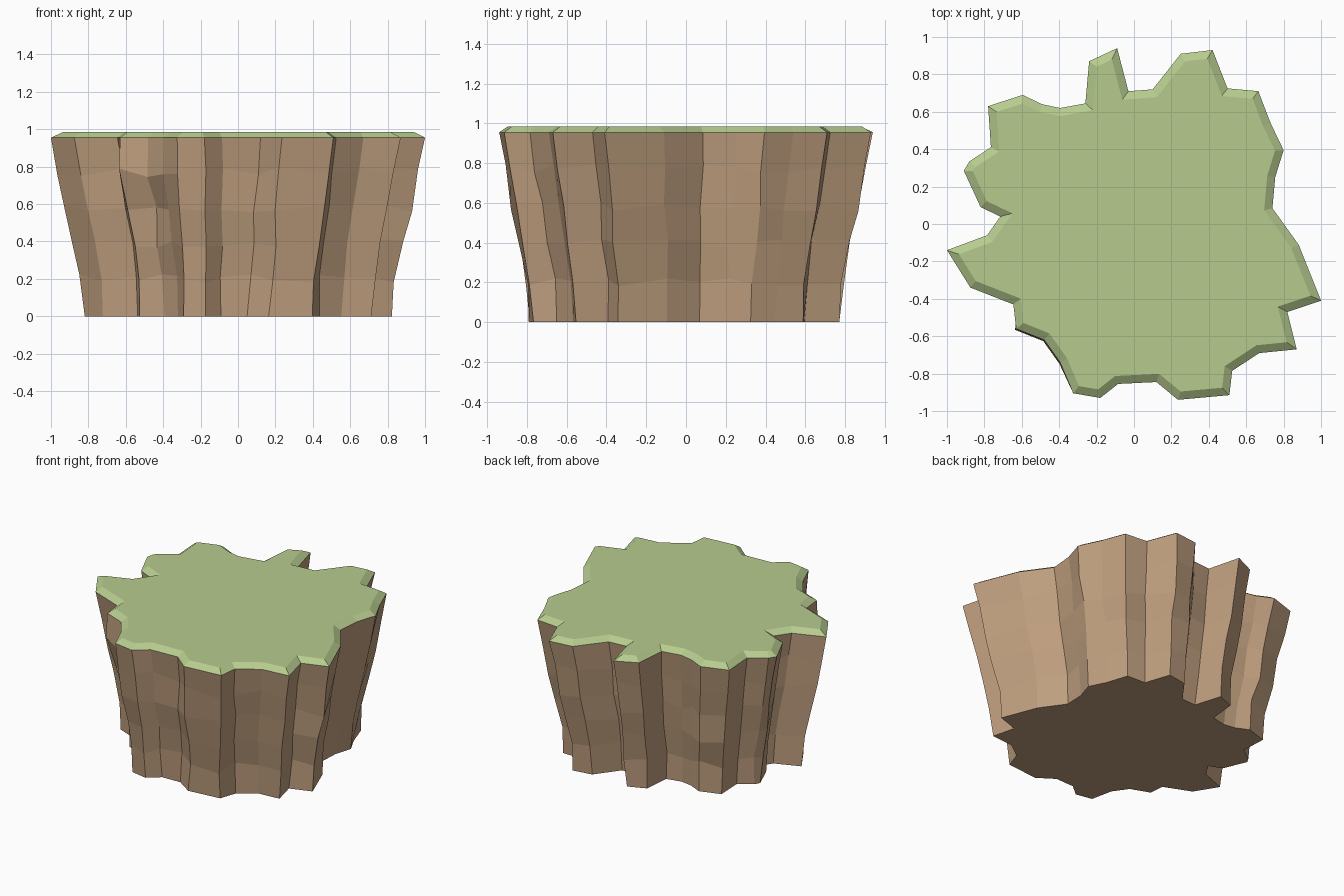
import bpy, bmesh, random
from mathutils import Vector

if "Cube" in bpy.data.objects:
    bpy.data.objects.remove(bpy.data.objects["Cube"])

random.seed(7)

# Jagged rim of the cliff, counter-clockwise seen from above
RIM = [(1, -.41), (.88, -.11), (.74, .085), (.755, .25), (.80, .395), (.73, .54),
       (.665, .71), (.50, .725), (.42, .93), (.25, .91), (.10, .72), (-.03, .71),
       (-.09, .94), (-.24, .87), (-.26, .645), (-.395, .62), (-.49, .64),
       (-.595, .69), (-.78, .63), (-.765, .41), (-.88, .335), (-.91, .285),
       (-.82, .09), (-.715, .04), (-.785, -.06), (-1, -.14), (-.875, -.34),
       (-.645, -.43), (-.63, -.56), (-.48, -.62), (-.395, -.74), (-.325, -.905),
       (-.18, -.93), (-.085, -.855), (.12, -.845), (.235, -.94), (.51, -.915),
       (.525, -.785), (.67, -.69), (.87, -.67), (.82, -.47)]
RIM = [Vector(p) for p in RIM]
N = len(RIM)


def material(name, rgb):
    m = bpy.data.materials.new(name)
    m.diffuse_color = (*rgb, 1)
    m.use_nodes = True
    m.node_tree.nodes["Principled BSDF"].inputs["Base Color"].default_value = m.diffuse_color
    return m


def inset(pts, d, limit):
    """Mitred inward offset of a closed outline."""
    out = []
    for i, p in enumerate(pts):
        a = (p - pts[i - 1]).normalized()
        b = (pts[(i + 1) % len(pts)] - p).normalized()
        n1, n2 = Vector((-a.y, a.x)), Vector((-b.y, b.x))
        o = (n1 + n2) * (d / max(.2, 1 + n1.dot(n2)))
        if o.length > limit:
            o *= limit / o.length
        out.append(p + o)
    return out


def loft(bm, low, high):
    for i in range(N):
        j = (i + 1) % N
        bm.faces.new((low[i], low[j], high[j], high[i]))


def make_object(name, bm, mat):
    me = bpy.data.meshes.new(name)
    bm.to_mesh(me)
    bm.free()
    me.materials.append(mat)
    ob = bpy.data.objects.new(name, me)
    bpy.context.collection.objects.link(ob)


earth = material("earth brown", (.52, .345, .21))
grass = material("grass green", (.47, .60, .27))

# Rock wall: stacked, slightly jittered rings narrowing to the base
bm = bmesh.new()
rings = []
for z, s, jit in ((0, .825, .006), (.2, .84, .009), (.39, .885, .01),
                  (.58, .925, .01), (.77, .96, .009), (.955, 1, 0)):
    ring = []
    for i, p in enumerate(RIM):
        q = p * s + Vector((random.uniform(-jit, jit), random.uniform(-jit, jit)))
        if 31 <= i <= 36:               # front foot leans left and forward
            q += Vector((-.025, -.018)) * (1 - z / .955)
            if i == 34:
                q.x -= .025 * (1 - z / .955)
        if 28 <= i <= 30 and .7 < z < .9:   # bulge on the front left
            q = p * 1.01
        dz = random.uniform(-.025, .025) if 0 < z < .9 else 0
        ring.append(bm.verts.new((q.x, q.y, z + dz)))
    rings.append(ring)
for low, high in zip(rings, rings[1:]):
    loft(bm, low, high)
bm.faces.new(rings[0][::-1])
make_object("rock_wall", bm, earth)

# Grass cap: bevelled edge and flat top
bm = bmesh.new()
low = [bm.verts.new((p.x, p.y, .955)) for p in RIM]
high = [bm.verts.new((p.x, p.y, .985)) for p in inset(RIM, .043, .075)]
loft(bm, low, high)
bm.faces.new(high)
make_object("grass_top", bm, grass)
